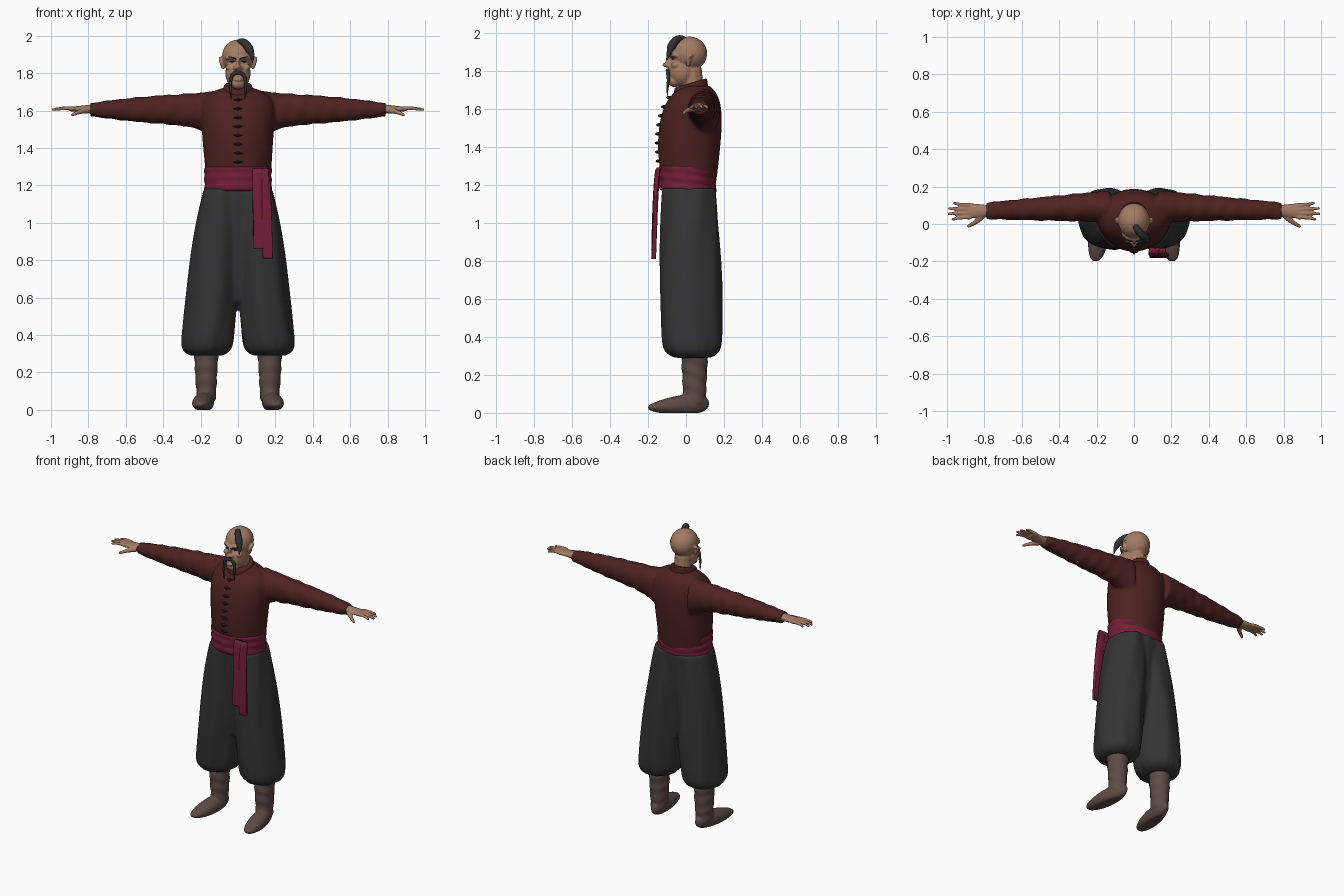
import bpy, bmesh
from math import sin, cos, pi, copysign
from mathutils import Matrix, Vector

default_cube = bpy.data.objects.get("Cube")
if default_cube:
    bpy.data.objects.remove(default_cube)


def material(name, *color):
    mat = bpy.data.materials.new(name)
    mat.use_nodes = True
    mat.diffuse_color = (*color, 1)
    shader = mat.node_tree.nodes["Principled BSDF"]
    shader.inputs["Base Color"].default_value = (*color, 1)
    shader.inputs["Roughness"].default_value = .8
    return mat


skin = material("skin", .37, .2, .13)
shirt_cloth = material("dark red cloth", .075, .016, .015)
sash_cloth = material("crimson cloth", .17, .013, .04)
trouser_cloth = material("charcoal cloth", .034, .034, .035)
leather = material("brown leather", .11, .07, .06)
black_hair = material("black hair", .03, .03, .03)
dark_trim = material("dark trim", .02, .01, .01)


def mix(start, end, t):
    return start + (end - start) * t


def no_folds(angle, t):
    return 0


def loft(bm, axis, start, end, shape, side=1, folds=no_folds, power=2, tilt=0, rings=50, sides=64):
    """Skin the cross-sections shape(t) -> (centre, centre, radius, radius) along an axis."""
    loops = []
    for ring in range(rings + 1):
        t = ring / rings
        along = mix(start, end, t)
        centre_u, centre_v, radius_u, radius_v = shape(t)
        loop = []
        for corner in range(sides):
            angle = 2 * pi * corner / sides
            swell = 1 + folds(angle, t)
            du, dv = (copysign(abs(wave) ** (2 / power), wave) * swell * radius
                      for wave, radius in ((cos(angle), radius_u), (sin(angle), radius_v)))
            u, v = centre_u + du, centre_v + dv
            x, y, z = {"x": (along, u, v), "y": (u, along, v), "z": (u, v, along + tilt * dv)}[axis]
            loop.append(bm.verts.new((x * side, y, max(z, 0))))
        loops.append(loop)
    for low, high in zip(loops, loops[1:]):
        for k in range(sides):
            bm.faces.new((low[k - 1], low[k], high[k], high[k - 1]))
    bm.faces.new(loops[0])
    bm.faces.new(loops[-1])


def ball(bm, centre, size):
    place = Matrix.Translation(centre) @ Matrix.Diagonal((*size, 1))
    bmesh.ops.create_icosphere(bm, subdivisions=3, radius=1, matrix=place)


def strand(bm, first, bend, last, thick, thin, side=1, beads=24):
    """Tapered strand along a quadratic curve."""
    first, bend, last = Vector(first), Vector(bend), Vector(last)
    for bead in range(beads + 1):
        t = bead / beads
        point = first.lerp(bend, t).lerp(bend.lerp(last, t), t)
        point.x *= side
        bmesh.ops.create_icosphere(bm, subdivisions=2, radius=mix(thick, thin, t),
                                   matrix=Matrix.Translation(point))


def build(name, bm, mat, voxel=None):
    bmesh.ops.recalc_face_normals(bm, faces=bm.faces)
    mesh = bpy.data.meshes.new(name)
    bm.to_mesh(mesh)
    bm.free()
    mesh.materials.append(mat)
    mesh.shade_smooth()
    obj = bpy.data.objects.new(name, mesh)
    bpy.context.collection.objects.link(obj)
    if voxel:
        merge = obj.modifiers.new("merge", "REMESH")
        merge.mode = "VOXEL"
        merge.voxel_size = voxel
        merge.use_smooth_shade = True
        relax = obj.modifiers.new("relax", "SMOOTH")
        relax.iterations = 3


# Shirt: torso and wrinkled sleeves merged
WAIST, NECK = 1.2, 1.72


def torso(t):
    width = (.17 + .04 * t) * (1 - .6 * t ** 14)
    depth = (.14 + .025 * sin(pi * t)) * (1 - .5 * t ** 10)
    return 0, .015 + .04 * t ** 3, width, depth


def sleeve(t):
    armpit = .04 * (1 - t) ** 8
    return mix(.095, .07, t), 1.605 - .6 * armpit, mix(.085, .045, t), .085 - .05 * t * t + armpit


def sleeve_folds(angle, t):
    return min(1, 4 * t) * (.03 * sin(48 * t + 2 * angle) + .02 * sin(30 * t - 3 * angle))


bm = bmesh.new()
loft(bm, "z", WAIST, NECK, torso, folds=lambda angle, t: .01 * (1 - t) * sin(5 * angle + 9 * t))
for side in (1, -1):
    loft(bm, "x", .13, .79, sleeve, side, sleeve_folds)
build("shirt", bm, shirt_cloth, .01)

# Stand-up collar, higher at the back
bm = bmesh.new()
loft(bm, "z", 1.67, 1.735, lambda t: (0, .025, mix(.09, .075, t), mix(.095, .085, t)), tilt=.3, rings=8)
build("collar", bm, shirt_cloth, .006)

# Toggle fasteners down the chest
bm = bmesh.new()
for number in range(8):
    t = mix(.24, .88, number / 7)
    centre, depth = torso(t)[1::2]
    spot = Vector((0, centre - depth, mix(WAIST, NECK, t)))
    ball(bm, spot, (.024, .01, .006))
    ball(bm, spot, (.008, .018, .009))
build("fasteners", bm, dark_trim)

# Wrapped sash
bm = bmesh.new()
loft(bm, "z", 1.17, 1.3, lambda t: (0, .008, .18, .15),
     folds=lambda angle, t: .015 * sin(17 * t + 2 * sin(angle)) + .006 * sin(9 * angle + 8 * t))
build("sash", bm, sash_cloth, .007)

# Hanging sash ends
bm = bmesh.new()
for top_x, low_x, low_z in ((.107, .11, .86), (.14, .16, .81)):
    loft(bm, "z", 1.29, low_z, lambda t: (mix(top_x, low_x, t), -.14 - .03 * t ** .4, .028, .013),
         folds=lambda angle, t: .08 * sin(4 * angle + 5 * t), power=4)
build("sash_ends", bm, sash_cloth)


# Baggy trousers: two gathered legs and the seat
def trouser_leg(t):
    gather = 1 - .4 * (1 - t) ** 40
    width = .14 - .035 * t ** 4
    depth = mix(.155, .14, t) + .015 * sin(pi * t)
    return mix(.17, .08, t), mix(.035, .015, t), width * gather, depth * gather


def trouser_folds(angle, t):
    return .02 * sin(7 * angle + 2 * sin(4 * t)) + .03 * sin(17 * angle) * (1 - t) ** 20


bm = bmesh.new()
for side in (1, -1):
    loft(bm, "z", .29, 1.18, trouser_leg, side, trouser_folds, rings=80, sides=96)
loft(bm, "z", .57, 1.18, lambda t: (0, .02, .02 + .155 * t ** .5, .06 + .08 * t ** .4),
     folds=lambda angle, t: .01 * sin(14 * angle))
build("trousers", bm, trouser_cloth, .01)


# Soft boots
def foot(t):
    rounding = sin(.02 + 3.1 * t) ** .4
    return mix(.165, .205, t), mix(.05, .028, t), mix(.05, .06, t) * rounding, mix(.07, .034, t) * rounding


for side, label in ((1, "left"), (-1, "right")):
    bm = bmesh.new()
    loft(bm, "z", .05, .34, lambda t: (.17, .045, mix(.05, .068, t), mix(.058, .072, t)), side,
         lambda angle, t: .03 * sin(25 * t + 2 * sin(angle)))
    loft(bm, "y", .12, -.2, foot, side)
    build(label + "_boot", bm, leather, .007)

# Head: cranium, face, chin, nose, mouth and neck, then the paired features
bm = bmesh.new()
ball(bm, (0, .018, 1.89), (.086, .094, .09))
ball(bm, (0, -.02, 1.8), (.068, .072, .085))
ball(bm, (0, -.06, 1.745), (.04, .036, .032))
ball(bm, (0, -.094, 1.83), (.015, .032, .014))
ball(bm, (0, -.083, 1.85), (.01, .025, .034))
ball(bm, (0, -.09, 1.765), (.024, .014, .009))
strand(bm, (0, .05, 1.6), (0, .035, 1.7), (0, .03, 1.8), .06, .055)
for side in (1, -1):
    ball(bm, (side * .016, -.09, 1.826), (.011, .016, .01))
    ball(bm, (side * .045, -.052, 1.83), (.022, .026, .018))
    ball(bm, (side * .086, .012, 1.855), (.008, .016, .025))
    strand(bm, (.008, -.08, 1.876), (.04, -.08, 1.89), (.06, -.05, 1.88), .011, .01, side)
    strand(bm, (.08, .012, 1.83), (.1, 0, 1.88), (.093, .028, 1.88), .01, .009, side)
build("head", bm, skin, .005)

# Narrow eyes and slanted brows
bm = bmesh.new()
for side in (1, -1):
    ball(bm, (side * .032, -.07, 1.862), (.013, .007, .004))
    strand(bm, (.012, -.092, 1.876), (.04, -.09, 1.89), (.058, -.06, 1.886), .004, .002, side)
build("eyes_and_brows", bm, black_hair)

# Drooping moustache
bm = bmesh.new()
for side in (1, -1):
    strand(bm, (.003, -.097, 1.803), (.04, -.096, 1.8), (.04, -.092, 1.75), .011, .01, side)
    strand(bm, (.04, -.092, 1.75), (.043, -.1, 1.7), (.037, -.097, 1.66), .01, .003, side)
build("moustache", bm, black_hair, .004)

# Forelock falling to the left side of the brow
bm = bmesh.new()
strand(bm, (.01, -.015, 1.965), (.03, -.05, 1.98), (.06, -.075, 1.93), .018, .024)
strand(bm, (.06, -.075, 1.93), (.08, -.09, 1.9), (.078, -.1, 1.855), .024, .004)
build("forelock", bm, black_hair, .005)

# Open hands, thumbs forward
for side, label in ((1, "left"), (-1, "right")):
    bm = bmesh.new()
    loft(bm, "x", .77, .9, lambda t: (.07, 1.608, mix(.03, .044, t), mix(.026, .011, t)), side, rings=16)
    for finger in range(4):
        root, spread = .036 + .022 * finger, .025 + .029 * finger
        reach = .992 - .012 * (finger - 1.4) ** 2
        strand(bm, (.88, root, 1.61), (.93, root, 1.617), (reach, spread, 1.605), .012, .008, side)
    strand(bm, (.81, .045, 1.6), (.84, .01, 1.6), (.885, -.012, 1.577), .018, .009, side)
    build(label + "_hand", bm, skin, .005)
